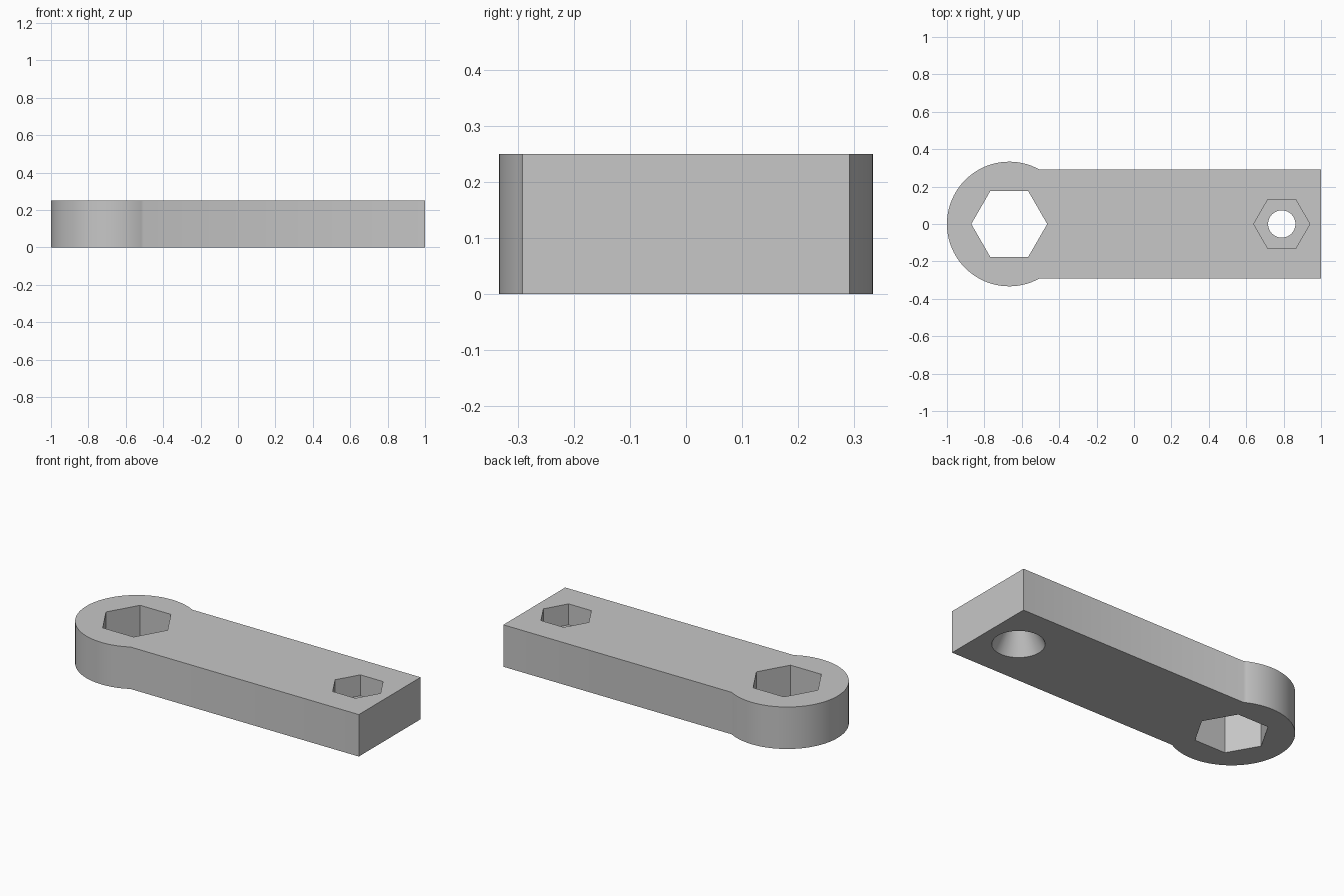
import bpy, bmesh, math

default = bpy.data.objects.get("Cube")
if default:
    bpy.data.objects.remove(default, do_unlink=True)

HEIGHT = 0.25
HALF_WIDTH = 0.291
HEAD_X, HEAD_R = -0.667, 0.333
BOLT_X, FLOOR_Z = 0.79, 0.125

grey = bpy.data.materials.new("plain grey")
grey.use_nodes = True
colour = (0.57, 0.57, 0.57, 1)
grey.diffuse_color = colour
grey.node_tree.nodes["Principled BSDF"].inputs["Base Color"].default_value = colour


def loft(name, bottom, top, z0, z1):
    """Solid between two outlines with matching points."""
    bm = bmesh.new()
    low = [bm.verts.new((x, y, z0)) for x, y in bottom]
    high = [bm.verts.new((x, y, z1)) for x, y in top]
    bm.faces.new(low[::-1])
    bm.faces.new(high)
    n = len(low)
    for i in range(n):
        j = (i + 1) % n
        bm.faces.new((low[i], low[j], high[j], high[i]))
    mesh = bpy.data.meshes.new(name)
    bm.to_mesh(mesh)
    bm.free()
    mesh.materials.append(grey)
    obj = bpy.data.objects.new(name, mesh)
    bpy.context.collection.objects.link(obj)
    return obj


def ring(cx, radius, sides):
    steps = [math.tau * i / sides for i in range(sides)]
    return [(cx + radius * math.cos(a), radius * math.sin(a)) for a in steps]


# Arm: straight bar running into a round head
start = math.asin(HALF_WIDTH / HEAD_R)
ARC = 96
outline = [(1, -HALF_WIDTH), (1, HALF_WIDTH)]
for i in range(ARC + 1):
    a = start + (math.tau - 2 * start) * i / ARC
    outline.append((HEAD_X + HEAD_R * math.cos(a), HEAD_R * math.sin(a)))
arm = loft("arm", outline, outline, 0, HEIGHT)

# Cutters: hexagonal socket, nut pocket and tapered bolt hole
socket = ring(HEAD_X, 0.203, 6)
pocket = ring(BOLT_X, 0.15, 6)
slope = (0.14 - 0.073) / FLOOR_Z
margin = 0.05
cutters = [
    loft("socket_cutter", socket, socket, -margin, HEIGHT + margin),
    loft("nut_pocket_cutter", pocket, pocket, FLOOR_Z, HEIGHT + margin),
    loft("bolt_hole_cutter", ring(BOLT_X, 0.14 + slope * margin, 64),
         ring(BOLT_X, 0.073 - slope * margin, 64), -margin, FLOOR_Z + margin),
]

bpy.ops.object.select_all(action="DESELECT")
bpy.context.view_layer.objects.active = arm
arm.select_set(True)
for cutter in cutters:
    cutter.hide_render = True
    cut = arm.modifiers.new(cutter.name, "BOOLEAN")
    cut.operation = "DIFFERENCE"
    cut.solver = "EXACT"
    cut.object = cutter
    bpy.ops.object.modifier_apply(modifier=cut.name)
    bpy.data.objects.remove(cutter, do_unlink=True)

bpy.ops.object.shade_smooth_by_angle(angle=math.radians(30))
